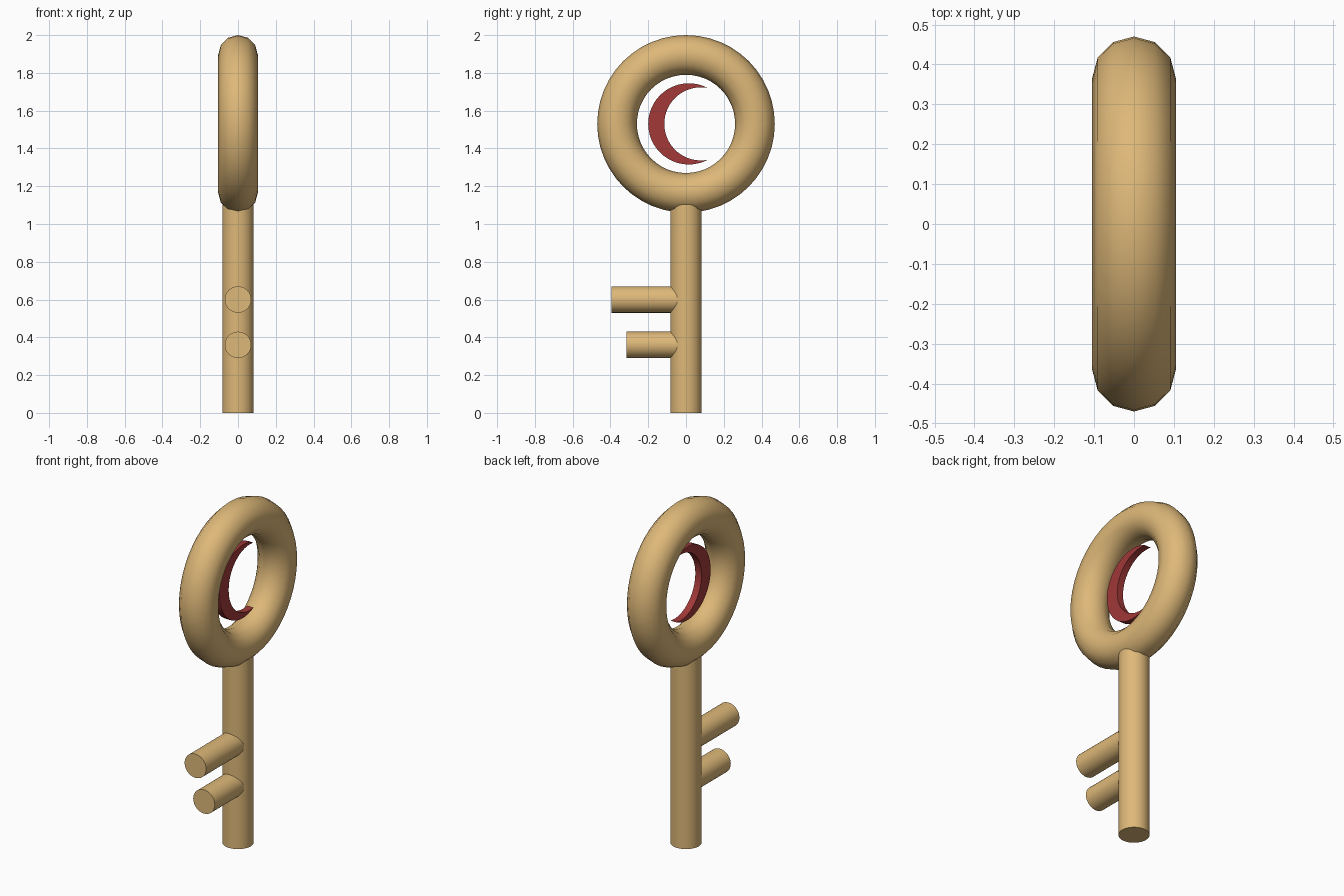
import bpy, bmesh
from math import sin, cos, pi, atan2

if "Cube" in bpy.data.objects:
    bpy.data.objects.remove(bpy.data.objects["Cube"])


def material(name, color):
    m = bpy.data.materials.new(name)
    m.diffuse_color = color
    m.use_nodes = True
    m.node_tree.nodes["Principled BSDF"].inputs["Base Color"].default_value = m.diffuse_color
    return m


GOLD = material("gold", (0.73, 0.48, 0.19, 1))
RED = material("red", (0.36, 0.04, 0.04, 1))
RING_Z = 1.53


def finish(name, mat):
    ob = bpy.context.object
    ob.name = name
    ob.data.materials.append(mat)
    bpy.ops.object.shade_smooth_by_angle(angle=pi / 5)
    return ob


def rod(name, radius, length, location, rotation=(0, 0, 0)):
    bpy.ops.mesh.primitive_cylinder_add(vertices=32, radius=radius, depth=length,
                                        location=location, rotation=rotation)
    return finish(name, GOLD)


# Ring handle
bpy.ops.mesh.primitive_torus_add(major_radius=0.365, minor_radius=0.105,
                                 major_segments=48, minor_segments=12,
                                 location=(0, 0, RING_Z), rotation=(0, pi / 2, 0))
finish("ring_handle", GOLD)

# Shaft
rod("shaft", 0.083, 1.14, (0, 0, 0.57))

# Teeth pointing to the front
for name, z, tip in (("upper_tooth", 0.60, 0.395), ("lower_tooth", 0.36, 0.315)):
    rod(name, 0.07, tip, (0, -tip / 2, z), (pi / 2, 0, 0))

# Crescent floating in the ring: outer and inner arcs meeting at two tips
TIP_Y, TIP_Z, N, HALF = 0.115, 0.19, 32, 0.02


def arc(center, radius):
    a = atan2(TIP_Z, TIP_Y - center)
    return [(center + radius * cos(t), RING_Z + radius * sin(t))
            for t in (a + (2 * pi - 2 * a) * i / N for i in range(N + 1))]


outer, inner = arc(0.015, 0.215), arc(0.0785, 0.1935)
bm = bmesh.new()
for i in range(N):
    quad = [outer[i], outer[i + 1], inner[i + 1], inner[i]]
    bm.faces.new([bm.verts.new((-HALF, y, z)) for y, z in quad])
bmesh.ops.remove_doubles(bm, verts=bm.verts, dist=0.001)
ext = bmesh.ops.extrude_face_region(bm, geom=bm.faces[:], use_keep_orig=True)
bmesh.ops.translate(bm, vec=(2 * HALF, 0, 0),
                    verts=[v for v in ext["geom"] if isinstance(v, bmesh.types.BMVert)])
bmesh.ops.recalc_face_normals(bm, faces=bm.faces)
mesh = bpy.data.meshes.new("crescent")
bm.to_mesh(mesh)
bm.free()
crescent = bpy.data.objects.new("crescent", mesh)
bpy.context.collection.objects.link(crescent)
bpy.ops.object.select_all(action='DESELECT')
crescent.select_set(True)
bpy.context.view_layer.objects.active = crescent
finish("crescent", RED)
